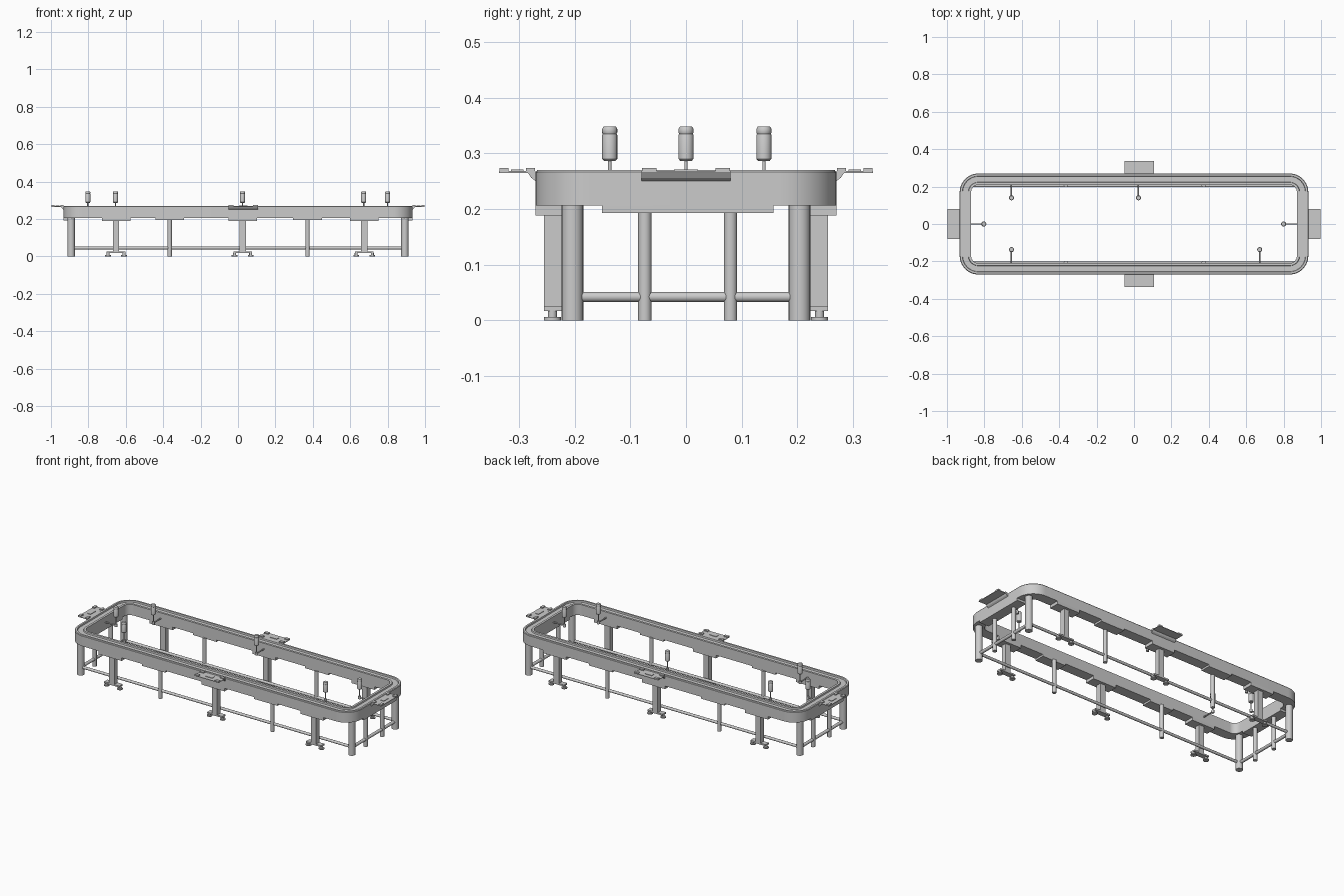
import bpy, bmesh, math
from mathutils import Matrix, Vector

if "Cube" in bpy.data.objects:
    bpy.data.objects.remove(bpy.data.objects["Cube"])


def finish(name, bm, smooth=False):
    bmesh.ops.recalc_face_normals(bm, faces=bm.faces)
    me = bpy.data.meshes.new(name)
    bm.to_mesh(me)
    bm.free()
    ob = bpy.data.objects.new(name, me)
    bpy.context.collection.objects.link(ob)
    if smooth:
        bpy.ops.object.select_all(action='DESELECT')
        ob.select_set(True)
        bpy.context.view_layer.objects.active = ob
        bpy.ops.object.shade_smooth_by_angle(angle=math.radians(35))
    return ob


def add_box(bm, x0, x1, y0, y1, z0, z1):
    m = Matrix.Translation(((x0 + x1) / 2, (y0 + y1) / 2, (z0 + z1) / 2))
    bmesh.ops.create_cube(bm, size=1, matrix=m @ Matrix.Diagonal((abs(x1 - x0), abs(y1 - y0), z1 - z0, 1)))


def box(name, *b):
    bm = bmesh.new()
    add_box(bm, *b)
    return finish(name, bm)


def add_rod(bm, a, b, r, seg=20):
    a, b = Vector(a), Vector(b)
    d = b - a
    m = Matrix.Translation((a + b) / 2) @ d.to_track_quat('Z', 'Y').to_matrix().to_4x4()
    bmesh.ops.create_cone(bm, cap_ends=True, segments=seg, radius1=r, radius2=r, depth=d.length, matrix=m)


def rod(name, a, b, r):
    bm = bmesh.new()
    add_rod(bm, a, b, r)
    return finish(name, bm, True)


def sweep(bm, loops, closed):
    rows = [[bm.verts.new(p) for p in loop] for loop in loops]
    n = len(rows[0])
    for i in range(len(rows) if closed else len(rows) - 1):
        a, b = rows[i], rows[(i + 1) % len(rows)]
        for j in range(n):
            bm.faces.new((a[j], a[(j + 1) % n], b[(j + 1) % n], b[j]))
    if not closed:
        bm.faces.new(rows[0])
        bm.faces.new(rows[-1])


def rounded_loop(d, z, hx=0.932, hy=0.27, r=0.1, seg=12):
    pts = []
    for k, (sx, sy) in enumerate(((1, 1), (-1, 1), (-1, -1), (1, -1))):
        for i in range(seg + 1):
            t = math.pi / 2 * (k + i / seg)
            pts.append((sx * (hx - r) + (r - d) * math.cos(t), sy * (hy - r) + (r - d) * math.sin(t), z))
    return pts


# Conveyor ring with shallow channel between two lips
profile = [(0, .206), (0, .266), (.003, .27), (.014, .27), (.016, .262), (.046, .262), (.048, .27), (.061, .27), (.061, .206)]
bm = bmesh.new()
sweep(bm, [rounded_loop(d, z) for d, z in profile], True)
finish("conveyor_ring", bm, True)

# Corner legs, end legs and low end rails
for sx in (-1, 1):
    for sy in (-1, 1):
        rod("corner_leg", (sx * .892, sy * .204, 0), (sx * .892, sy * .204, .207), .0195)
    for y in (-.074, .08):
        rod("end_leg", (sx * .892, y, 0), (sx * .892, y, .2), .012)
        box("end_underplate", sx * .871, sx * .932, y - .077, y + .077, .193, .207)
    rod("end_rail", (sx * .892, -.2, .042), (sx * .892, .2, .042), .009)

# Long side supports
for sy in (-1, 1):
    rod("side_rail", (-.89, sy * .205, .045), (.89, sy * .205, .045), .008)
    for x in (-.365, .372):
        rod("side_leg", (x, sy * .208, 0), (x, sy * .208, .2), .011)
        box("side_underplate", x - .077, x + .077, sy * .209, sy * .27, .195, .207)
    for x in (-.652, .025, .675):
        box("drive_underplate", x - .076, x + .076, sy * .209, sy * .27, .188, .207)
        box("drive_post", x - .017, x + .017, sy * .224, sy * .255, .025, .19)
        box("foot_bar", x - .05, x + .05, sy * .224, sy * .255, .017, .026)
        for dx in (-.043, .043):
            bm = bmesh.new()
            add_rod(bm, (x + dx, sy * .24, 0), (x + dx, sy * .24, .006), .0155)
            add_rod(bm, (x + dx, sy * .24, .005), (x + dx, sy * .24, .018), .008)
            finish("levelling_foot", bm, True)

# Outer side shelves: plate with sloped root, corner blocks and centre pad
section = [(0, .25), (0, .268), (.066, .268), (.066, .265), (.014, .265), (.008, .256)]
for cx, cy, ang in ((.932, 0, 0), (.028, .27, 90), (-.932, 0, 180), (.028, -.27, 270)):
    bm = bmesh.new()
    sweep(bm, [[(x, y, z) for x, z in section] for y in (-.08, .08)], False)
    for y in (-.066, .066):
        for x in (.009, .057):
            add_box(bm, x - .008, x + .008, y - .013, y + .013, .267, .274)
    add_box(bm, .022, .044, -.022, .022, .267, .271)
    bm.transform(Matrix.Translation((cx, cy, 0)) @ Matrix.Rotation(math.radians(ang), 4, 'Z'))
    finish("side_shelf", bm)

# Bottle-shaped lamps on stems, each held by an arm from the inner wall
bottle = [(.010, .286), (.0135, .29), (.0135, .333), (.0125, .335), (.0135, .337), (.0135, .344), (.011, .348)]
lamps = [(-.803, 0, -.872, 0), (.8, 0, .872, 0), (-.655, .14, -.655, .21), (-.655, -.137, -.655, -.21),
         (.024, .14, .024, .21), (.672, -.137, .672, -.21)]
for x, y, wx, wy in lamps:
    bm = bmesh.new()
    sweep(bm, [[(x + r * math.cos(math.tau * i / 20), y + r * math.sin(math.tau * i / 20), z) for i in range(20)]
               for r, z in bottle], False)
    finish("lamp_body", bm, True)
    bm = bmesh.new()
    add_rod(bm, (x, y, .23), (x, y, .288), .003, 12)
    add_rod(bm, (x, y, .228), (x, y, .244), .008, 16)
    add_rod(bm, (x, y, .236), (wx, wy, .236), .004, 12)
    finish("lamp_arm", bm, True)
